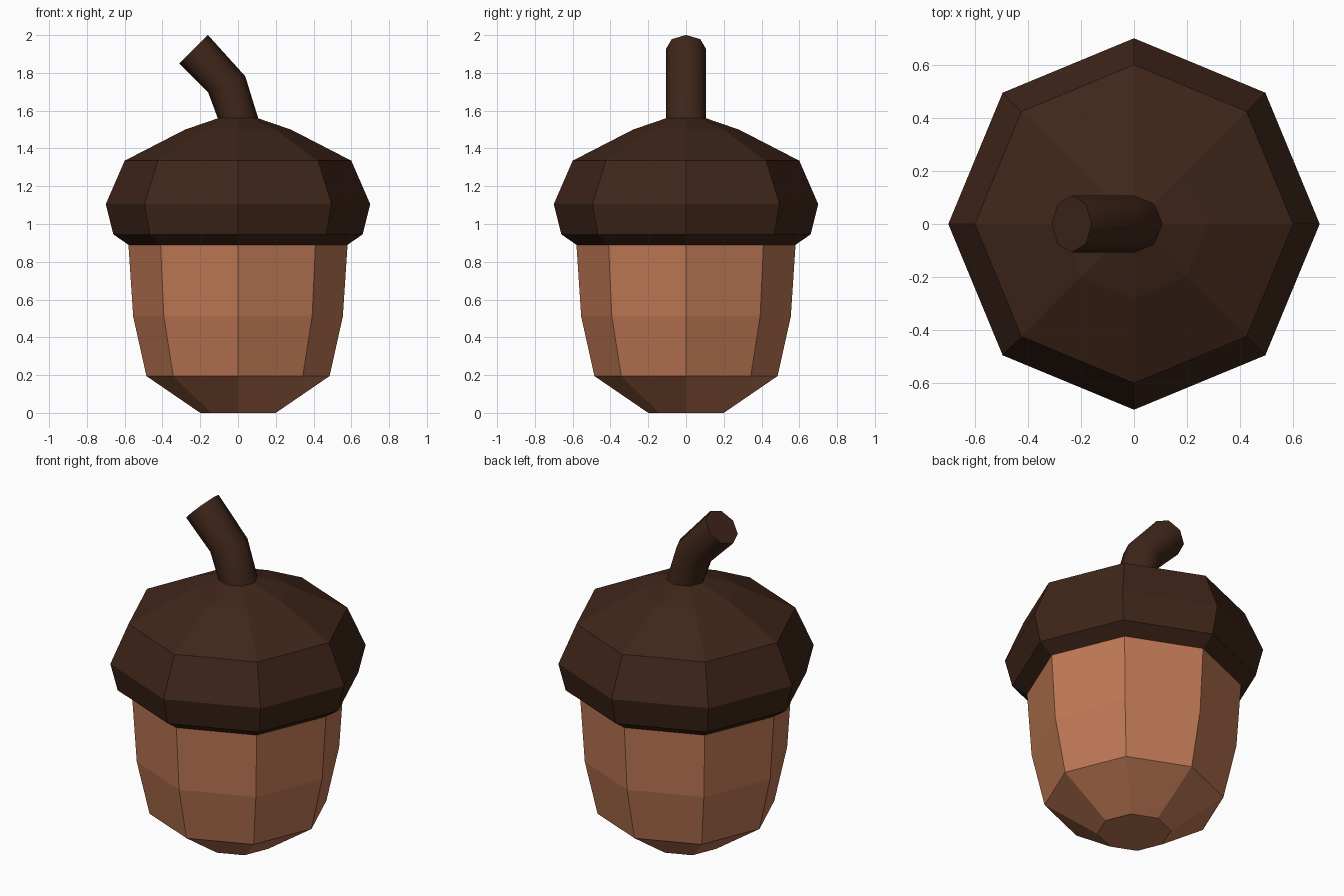
import bpy, bmesh, math

if "Cube" in bpy.data.objects:
    bpy.data.objects.remove(bpy.data.objects["Cube"])

SIDES = 8


def material(name, rgb):
    m = bpy.data.materials.new(name)
    m.diffuse_color = (*rgb, 1)
    m.use_nodes = True
    m.node_tree.nodes["Principled BSDF"].inputs["Base Color"].default_value = m.diffuse_color
    return m


def loft(name, rings, mat, cap_start=False, cap_end=False):
    """Skin octagonal rings given as (centre x, centre z, radius, tilt about y)."""
    bm = bmesh.new()
    loops = []
    for cx, cz, r, tilt in rings:
        loop = []
        for i in range(SIDES):
            a = math.tau * i / SIDES
            u, y = r * math.cos(a), r * math.sin(a)
            loop.append(bm.verts.new((cx + u * math.cos(tilt), y, cz + u * math.sin(tilt))))
        loops.append(loop)
    for lo, hi in zip(loops, loops[1:]):
        for i in range(SIDES):
            j = (i + 1) % SIDES
            bm.faces.new((lo[i], lo[j], hi[j], hi[i]))
    if cap_start:
        bm.faces.new(loops[0][::-1])
    if cap_end:
        bm.faces.new(loops[-1])
    mesh = bpy.data.meshes.new(name)
    bm.to_mesh(mesh)
    bm.free()
    mesh.materials.append(mat)
    ob = bpy.data.objects.new(name, mesh)
    bpy.context.collection.objects.link(ob)
    return ob


def lathe(name, profile, mat, **caps):
    return loft(name, [(0, z, r, 0) for r, z in profile], mat, **caps)


nut_brown = material("nut_brown", (0.52, 0.19, 0.09))
cap_brown = material("cap_brown", (0.05, 0.019, 0.01))

# Nut body, meeting the underside of the cap
lathe("nut", [(0.2, 0), (0.485, 0.195), (0.555, 0.51), (0.58, 0.89)],
      nut_brown, cap_start=True)

# Faceted cap with overhanging rim
lathe("cap", [(0.58, 0.89), (0.66, 0.945), (0.70, 1.105), (0.60, 1.335),
              (0.28, 1.50), (0.105, 1.56)], cap_brown, cap_end=True)

# Bent stem, smooth round its sides
stem = loft("stem", [(0, 1.56, 0.107, 0),
                     (-0.06, 1.74, 0.107, math.radians(23)),
                     (-0.235, 1.925, 0.107, math.radians(45))],
            cap_brown, cap_end=True)
bpy.context.view_layer.objects.active = stem
stem.select_set(True)
bpy.ops.object.shade_smooth_by_angle(angle=math.radians(60))
